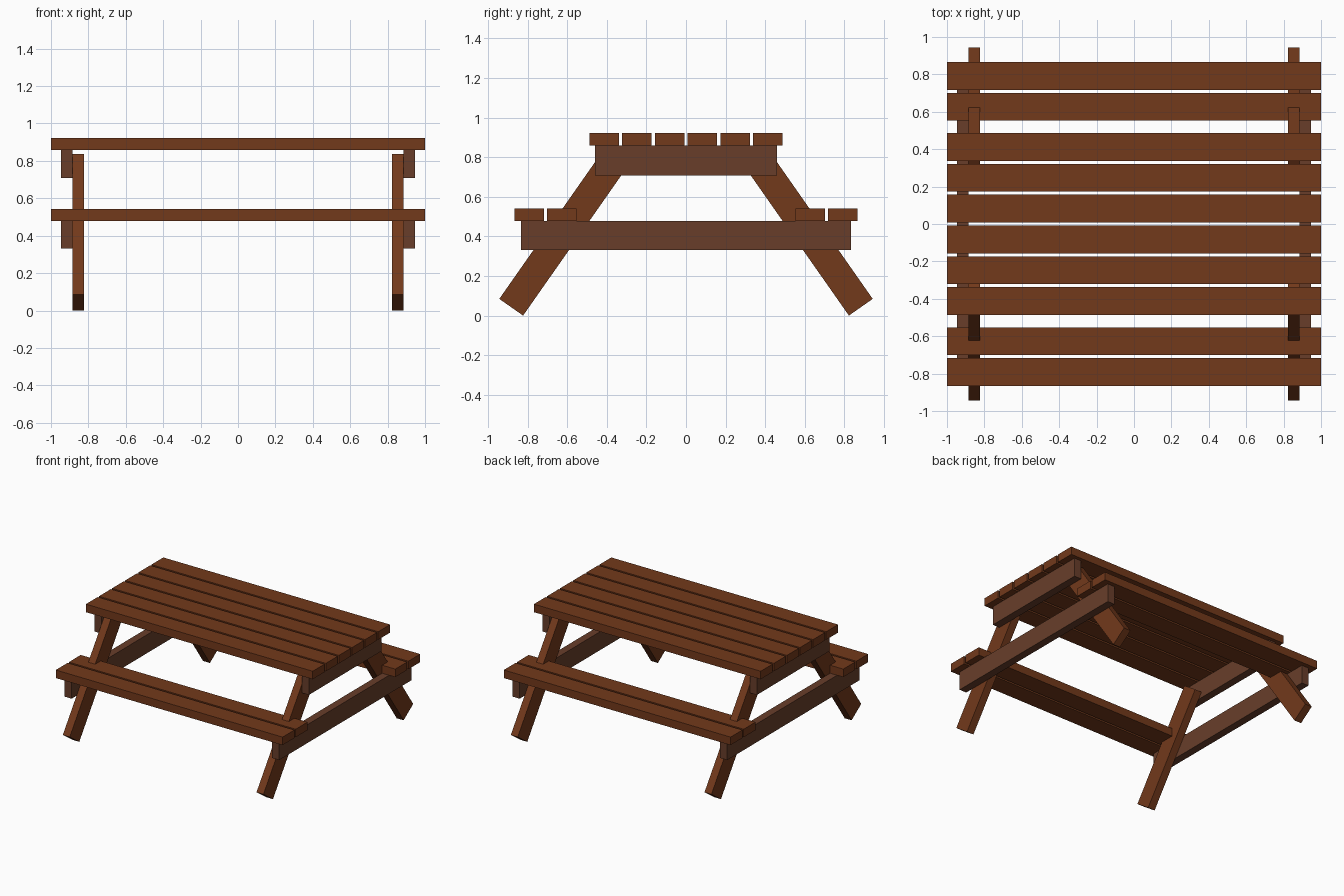
import bpy
from math import sin, cos, radians
from mathutils import Matrix

if "Cube" in bpy.data.objects:
    bpy.data.objects.remove(bpy.data.objects["Cube"])


def material(name, rgb):
    m = bpy.data.materials.new(name)
    m.diffuse_color = (*rgb, 1)
    m.use_nodes = True
    m.node_tree.nodes["Principled BSDF"].inputs["Base Color"].default_value = m.diffuse_color
    return m


plank_wood = material("plank_wood", (0.17, 0.041, 0.011))
beam_wood = material("beam_wood", (0.138, 0.048, 0.023))


def box(name, loc, size, mat, tilt=0):
    bpy.ops.mesh.primitive_cube_add(size=1)
    ob = bpy.context.object
    ob.name = name
    ob.data.transform(Matrix.Diagonal((*size, 1)))
    ob.location = loc
    ob.rotation_euler.x = tilt
    ob.data.materials.append(mat)
    return ob


PITCH, WIDTH, THICK = 0.165, 0.149, 0.064

# Table top: six planks
for i in range(6):
    box("top_plank", (0, (i - 2.5) * PITCH, 0.89), (2, WIDTH, THICK), plank_wood)

# Benches: two planks on each side
for side in (-1, 1):
    for y in (0.627, 0.627 + PITCH):
        box("bench_plank", (0, side * y, 0.51), (2, WIDTH, THICK), plank_wood)

# Cross beams and splayed legs at both ends
LEG_W, LEG_L, SPLAY = 0.147, 0.92, radians(35)
leg_z = (LEG_L * cos(SPLAY) + LEG_W * sin(SPLAY)) / 2
leg_y = 0.943 - (LEG_L * sin(SPLAY) + LEG_W * cos(SPLAY)) / 2
for end in (-1, 1):
    box("top_beam", (end * 0.915, 0, 0.783), (0.062, 0.918, 0.15), beam_wood)
    box("bench_beam", (end * 0.915, 0, 0.405), (0.062, 1.665, 0.147), beam_wood)
    for side in (-1, 1):
        box("leg", (end * 0.854, side * leg_y, leg_z),
            (0.061, LEG_W, LEG_L), plank_wood, side * SPLAY)
